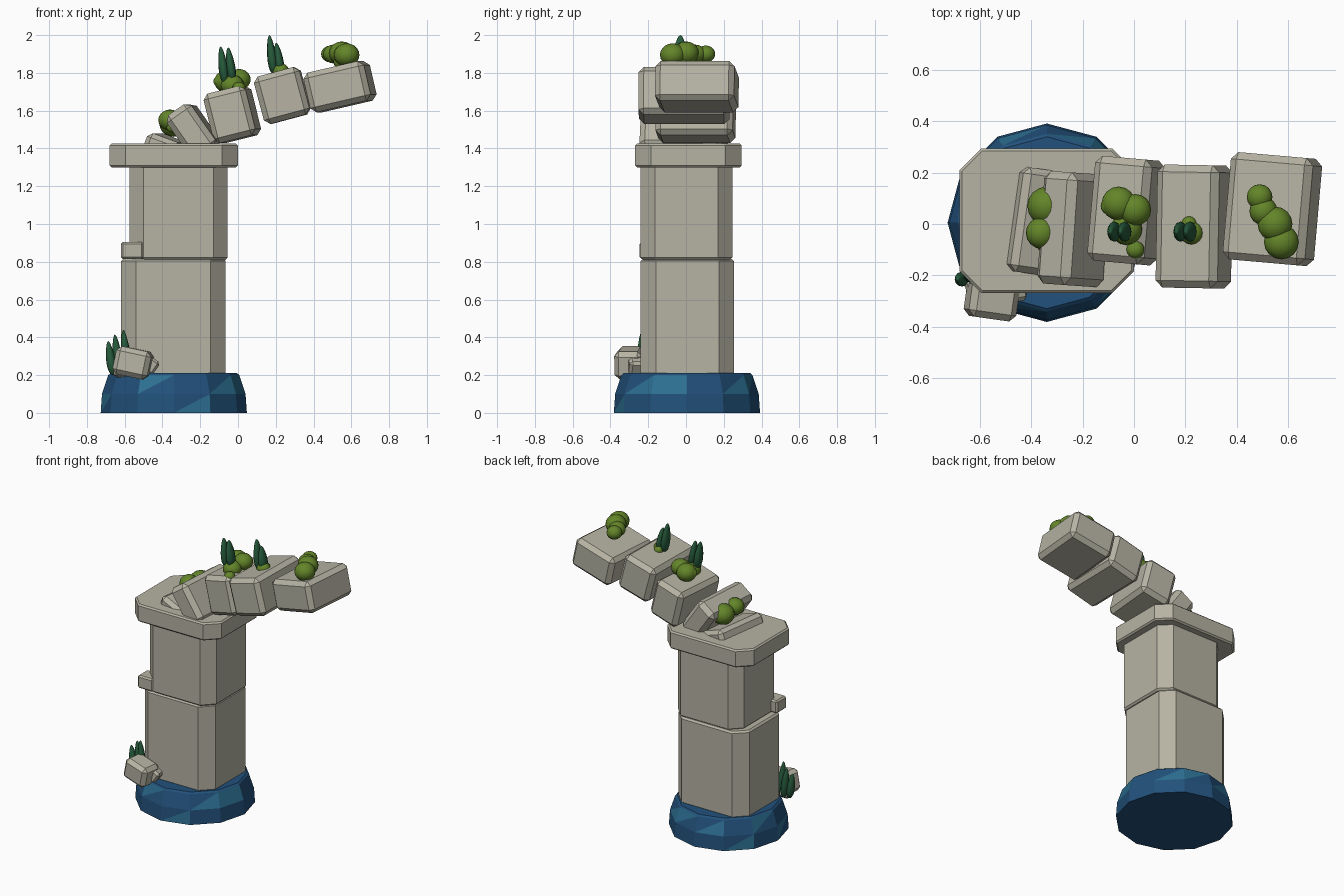
import bpy, bmesh, math
from mathutils import Matrix, Vector

old = bpy.data.objects.get("Cube")
if old:
    bpy.data.objects.remove(old, do_unlink=True)


def material(name, rgb):
    m = bpy.data.materials.new(name)
    m.use_nodes = True
    m.diffuse_color = (*rgb, 1)
    m.node_tree.nodes["Principled BSDF"].inputs["Base Color"].default_value = (*rgb, 1)
    return m


STONE = material("pale stone", (0.47, 0.455, 0.37))
DEEP = material("deep blue", (0.016, 0.082, 0.2))
LIGHT = material("light blue", (0.026, 0.16, 0.29))
MOSS = material("moss green", (0.125, 0.235, 0.022))
LEAF = material("dark leaf green", (0.02, 0.105, 0.045))


def finish(bm, name, mats, smooth=False):
    bmesh.ops.recalc_face_normals(bm, faces=bm.faces)
    for f in bm.faces:
        f.smooth = smooth
    me = bpy.data.meshes.new(name)
    bm.to_mesh(me)
    bm.free()
    for m in mats:
        me.materials.append(m)
    ob = bpy.data.objects.new(name, me)
    bpy.context.collection.objects.link(ob)
    return ob


def block(name, center, size, tilt=0, yaw=0, bevel=0.028):
    """Chamfered stone; tilt lifts its +x side, yaw turns it about z (degrees)."""
    bm = bmesh.new()
    bmesh.ops.create_cube(bm, size=1)
    bmesh.ops.scale(bm, vec=size, verts=bm.verts)
    bmesh.ops.bevel(bm, geom=bm.edges[:], offset=bevel, segments=1,
                    profile=0.5, affect='EDGES')
    ob = finish(bm, name, [STONE])
    ob.location = center
    ob.rotation_euler = (0, math.radians(-tilt), math.radians(yaw))
    return ob


def pillar(name, x0, x1, y0, y1, z0, z1, cut, lip):
    """Upright block with cut corners and a fine lip at top and bottom."""
    bm = bmesh.new()
    cx, cy, hx, hy = (x0 + x1) / 2, (y0 + y1) / 2, (x1 - x0) / 2, (y1 - y0) / 2
    ring = [(hx, -hy + cut), (hx, hy - cut), (hx - cut, hy), (-hx + cut, hy),
            (-hx, hy - cut), (-hx, -hy + cut), (-hx + cut, -hy), (hx - cut, -hy)]
    base = bm.faces.new([bm.verts.new((cx + x, cy + y, z0)) for x, y in ring])
    up = bmesh.ops.extrude_face_region(bm, geom=[base])["geom"]
    bmesh.ops.translate(bm, vec=(0, 0, z1 - z0),
                        verts=[v for v in up if isinstance(v, bmesh.types.BMVert)])
    bmesh.ops.recalc_face_normals(bm, faces=bm.faces)
    rims = [e for e in bm.edges if abs(e.verts[0].co.z - e.verts[1].co.z) < 1e-5]
    bmesh.ops.bevel(bm, geom=rims, offset=lip, segments=1, profile=0.5, affect='EDGES')
    return finish(bm, name, [STONE])


def bush(name, balls):
    """Clump of smooth rounded puffs, each x, y, z, radius."""
    bm = bmesh.new()
    for x, y, z, r in balls:
        bmesh.ops.create_uvsphere(bm, u_segments=16, v_segments=10, radius=r,
                                  matrix=Matrix.Translation((x, y, z)) @
                                  Matrix.Diagonal((1, 1, 0.9, 1)))
    return finish(bm, name, [MOSS], True)


def leaves(name, blades, depth=0.038):
    """Upright pointed blades, each x, y, bottom z, top z."""
    bm = bmesh.new()
    for x, y, z0, z1 in blades:
        vs = bmesh.ops.create_uvsphere(bm, u_segments=12, v_segments=10, radius=1)["verts"]
        for v in vs:
            taper = 1 - 0.3 * v.co.z
            h = v.co.z
            v.co = Vector((x + v.co.x * 0.024 * taper - 0.012 * h,
                           y + v.co.y * depth * taper,
                           (z0 + z1) / 2 + h * (z1 - z0) / 2))
    return finish(bm, name, [LEAF], True)


# Faceted blue base with a few lighter facets
bm = bmesh.new()
SIDES = 12
rings = []
for r, z in ((0.387, 0), (0.38, 0.1), (0.347, 0.2), (0.335, 0.21)):
    rings.append([bm.verts.new((-0.34 + r * math.cos(a), 0.005 + r * math.sin(a), z))
                  for a in (k * math.tau / SIDES for k in range(SIDES))])
bm.faces.new(rings[0])
bm.faces.new(rings[-1])
light = {(1, 11, 0), (1, 11, 1), (1, 8, 1), (1, 10, 0), (0, 9, 0), (1, 1, 0),
         (0, 4, 0), (1, 5, 1), (1, 3, 0), (0, 6, 1), (1, 2, 1)}
for i in range(3):
    for k in range(SIDES):
        n = (k + 1) % SIDES
        a, b, c, d = rings[i][k], rings[i][n], rings[i + 1][n], rings[i + 1][k]
        for half, tri in enumerate(((a, b, c), (a, c, d))):
            f = bm.faces.new(tri)
            f.material_index = int((i, k, half) in light)
finish(bm, "faceted_base", [DEEP, LIGHT])

# Tower: two courses and a wide cap
pillar("lower_tower", -0.62, -0.065, -0.24, 0.255, 0.2, 0.815, 0.08, 0.012)
pillar("upper_tower", -0.575, -0.055, -0.24, 0.245, 0.81, 1.31, 0.075, 0.012)
pillar("tower_cap", -0.68, 0.0, -0.27, 0.295, 1.3, 1.425, 0.085, 0.01)
block("ledge_stone", (-0.56, -0.19, 0.86), (0.12, 0.11, 0.09), bevel=0.01)

# Broken arch stones
block("sunken_slab", (-0.38, 0.01, 1.4), (0.19, 0.41, 0.12), -20, -8, 0.025)
block("leaning_stone", (-0.235, -0.02, 1.49), (0.16, 0.44, 0.28), 35, -4, 0.03)
block("arch_stone_1", (-0.03, 0.052, 1.58), (0.23, 0.41, 0.27), 14, -5)
block("arch_stone_2", (0.235, -0.01, 1.68), (0.25, 0.48, 0.26), 15, -1)
block("arch_stone_3", (0.54, 0.058, 1.727), (0.33, 0.42, 0.215), 13, -5)

# Fallen rocks at the foot
block("fallen_rock", (-0.555, -0.295, 0.265), (0.19, 0.15, 0.15), -12, -8, 0.025)
block("fallen_chip", (-0.47, -0.255, 0.25), (0.075, 0.1, 0.085), -35, 10, 0.015)
block("fallen_chip_side", (-0.62, -0.24, 0.23), (0.07, 0.08, 0.08), 10, 20, 0.015)

# Moss clumps
bush("moss_leaning_stone", [(-0.34, 0.07, 1.54), (-0.36, -0.035, 1.55),
                            (-0.29, 0.07, 1.49), (-0.345, -0.09, 1.5)] and
     [(-0.34, 0.07, 1.53, 0.076), (-0.36, -0.035, 1.55, 0.062),
      (-0.29, 0.07, 1.51, 0.045), (-0.35, -0.085, 1.51, 0.028)])
bush("moss_arch_1", [(-0.06, 0.08, 1.755, 0.066), (0.005, 0.055, 1.765, 0.062),
                     (-0.03, -0.02, 1.735, 0.062), (0.005, -0.1, 1.72, 0.035),
                     (-0.095, 0.07, 1.755, 0.035)])
bush("moss_arch_2", [(0.225, -0.035, 1.81, 0.045), (0.215, 0.0, 1.81, 0.03)])
bush("moss_arch_3", [(0.49, 0.105, 1.9, 0.05), (0.505, 0.05, 1.9, 0.055),
                     (0.55, 0.0, 1.905, 0.068), (0.575, -0.07, 1.895, 0.068),
                     (0.555, -0.02, 1.86, 0.05)])

# Pointed plants
leaves("plant_arch_1", [(-0.08, -0.03, 1.74, 1.94), (-0.04, -0.03, 1.75, 1.935)])
leaves("plant_arch_2", [(0.178, -0.03, 1.79, 2.0), (0.215, -0.03, 1.79, 1.96)])
leaves("plant_foot", [(-0.675, -0.215, 0.2, 0.38), (-0.64, -0.2, 0.2, 0.415),
                      (-0.595, -0.23, 0.2, 0.44)], 0.028)
